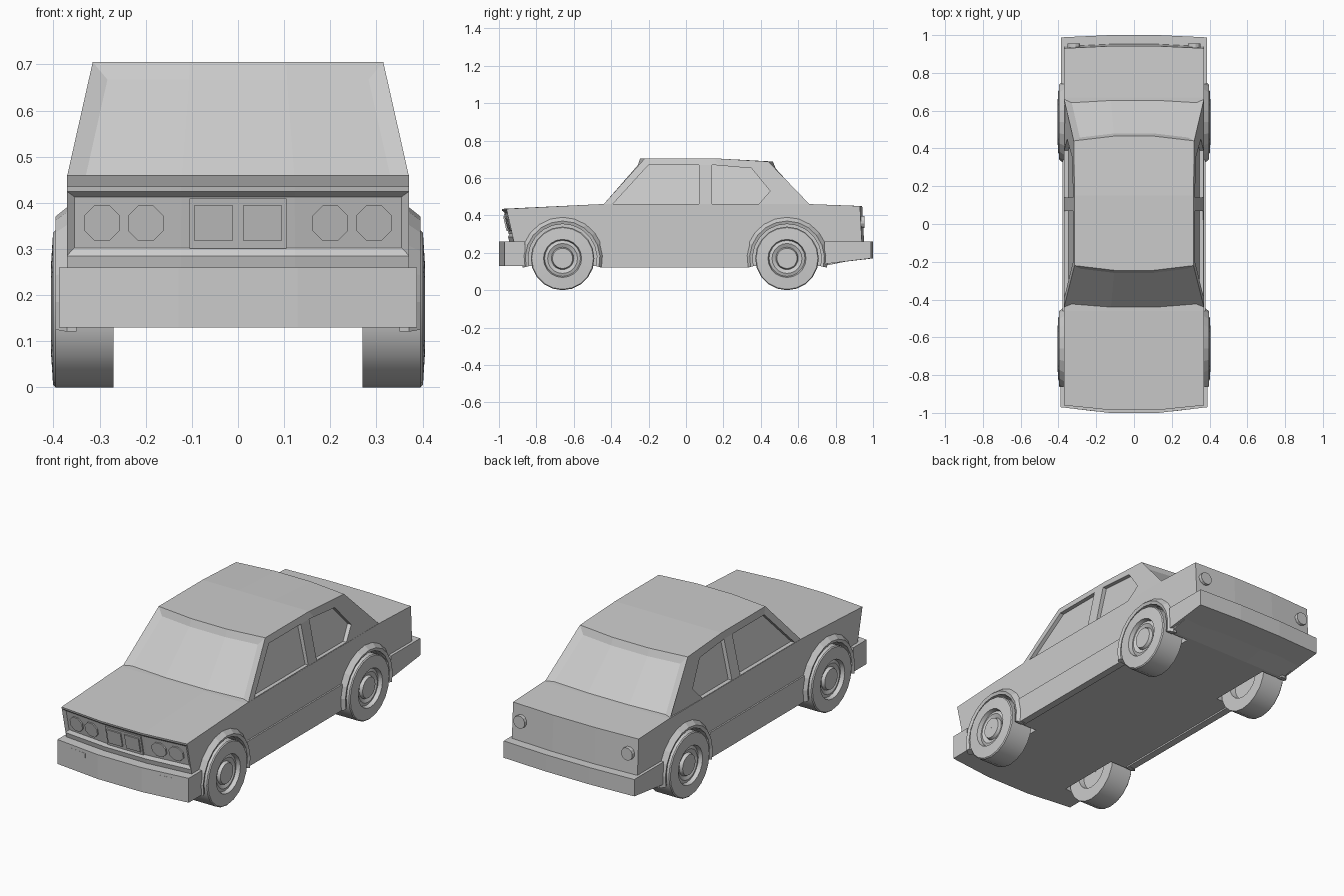
import bpy, bmesh
from math import sin, cos, pi, radians

if "Cube" in bpy.data.objects:
    bpy.data.objects.remove(bpy.data.objects["Cube"])


def skin(name, rings, wrap=False, insets=(), smooth=False):
    """Join equal closed loops into a solid; insets = (segments, margin, depth)."""
    bm = bmesh.new()
    vs = [[bm.verts.new(p) for p in r] for r in rings]
    n, m = len(rings), len(rings[0])
    segs = {i: [] for i in range(m)}
    for r in range(n if wrap else n - 1):
        a, b = vs[r], vs[(r + 1) % n]
        for i in range(m):
            j = (i + 1) % m
            segs[i].append(bm.faces.new((a[i], a[j], b[j], b[i])))
    if not wrap:
        bm.faces.new(vs[0])
        bm.faces.new(vs[-1][::-1])
    bmesh.ops.recalc_face_normals(bm, faces=bm.faces)
    for ids, margin, depth in insets:
        faces = [f for i in ids for f in segs[i]]
        bmesh.ops.inset_region(bm, faces=faces, thickness=margin, depth=-depth,
                               use_even_offset=True)
    me = bpy.data.meshes.new(name)
    bm.to_mesh(me)
    bm.free()
    ob = bpy.data.objects.new(name, me)
    bpy.context.collection.objects.link(ob)
    if smooth:
        bpy.ops.object.select_all(action='DESELECT')
        ob.select_set(True)
        bpy.context.view_layer.objects.active = ob
        bpy.ops.object.shade_smooth_by_angle(angle=radians(30))
    return ob


def loft(name, rows, width, insets=()):
    """Side profile rows (y, z, bow) swept across four columns in x."""
    rings = [[(k * width(z), y + (bow if abs(k) == 1 else 0), z) for y, z, bow in rows]
             for k in (-1, -1 / 3, 1 / 3, 1)]
    return skin(name, rings, insets=insets)


def prism(name, pts, place, d0, d1):
    return skin(name, [[place(a, b, d) for a, b in pts] for d in (d0, d1)])


def rect(cx, cz, w, h):
    return [(cx + a * w / 2, cz + b * h / 2) for a, b in ((-1, -1), (1, -1), (1, 1), (-1, 1))]


def disc(cx, cz, r, n):
    return [(cx + r * cos(2 * pi * (i + .5) / n), cz + r * sin(2 * pi * (i + .5) / n))
            for i in range(n)]


def cut(ob, cutter):
    mod = ob.modifiers.new("cut", 'BOOLEAN')
    mod.operation, mod.solver, mod.object = 'DIFFERENCE', 'EXACT', cutter
    bpy.context.view_layer.objects.active = ob
    bpy.ops.object.modifier_apply(modifier=mod.name)
    bpy.data.objects.remove(cutter)


def bow(x):
    return max(0, (abs(x) - .123) / .247)


def nose(x, z, d):
    return (x, -.985 + .04 * (.435 - z) / .175 + .025 * bow(x) - d, z)


def cabin_w(z):
    return .37 - .055 * (z - .46) / .245 if z > .459 else .369


# Lower body with recessed front panel
body = loft("lower_body", [
    (-.985, .435, .025), (-.983, .425, .025), (-.951, .285, .025), (-.945, .26, .025),
    (-.93, .13, .02), (.74, .13, 0), (.94, .17, -.01), (.952, .26, -.012),
    (.942, .45, -.012), (.67, .46, 0), (-.46, .46, 0)],
    lambda z: .371, insets=[([1], .015, .012)])

# Cabin with recessed windscreen and rear window
cabin = loft("cabin", [
    (-.487, .43, .02), (-.46, .46, .02), (-.245, .705, .025), (.15, .705, 0),
    (.465, .688, -.025), (.675, .46, -.015), (.703, .43, -.015)],
    cabin_w, insets=[([0, 1], .037, .015), ([4, 5], .037, .015)])

# Side windows
front_win = [(-.39, .462), (-.2, .67), (.07, .67), (.07, .462)]
rear_win = [(.14, .462), (.14, .67), (.35, .652), (.45, .53), (.39, .462)]
for s in (-1, 1):
    for pts in (front_win, rear_win):
        cut(cabin, prism("window_cutter", pts,
                         lambda y, z, d: (s * (cabin_w(z) + d), y, z), -.022, .1))

# Bumpers
bumper_f = loft("front_bumper", [(-1, .26, .03), (-1, .13, .03), (-.86, .13, 0), (-.86, .26, 0)],
                lambda z: .388)
bumper_r = loft("rear_bumper", [(1, .26, -.012), (1, .17, -.012), (.74, .14, 0), (.74, .26, 0)],
                lambda z: .386)

# Wheels, wells and flared arches
tyre = [(.1, .27), (.17, .27), (.17, .396), (.165, .401), (.102, .405), (.096, .384),
        (.08, .39), (.06, .38), (.054, .396), (.001, .396), (.001, .3), (.095, .3)]
flare = [(.184, .35), (.184, .39), (.2, .396), (.22, .371), (.22, .35)]
N = 20
for cy, end in ((-.66, "front"), (.54, "rear")):
    for s, side in ((-1, "left"), (1, "right")):
        hub = lambda r, x, a: (s * x, cy + r * cos(a), .17 + r * sin(a))
        for ob in (body, bumper_f if cy < 0 else bumper_r):
            cut(ob, skin("well_cutter", [[hub(.186, x, 2 * pi * i / 24) for i in range(24)]
                                         for x in (.25, .5)]))
        skin(f"{end}_{side}_wheel",
             [[hub(r, x, 2 * pi * i / N) for r, x in tyre] for i in range(N)],
             wrap=True, smooth=True)
        skin(f"{end}_{side}_arch",
             [[hub(r, x, radians(-13 + 206 * i / 12)) for r, x in flare] for i in range(13)])

# Sills, lights and grille
for s, side in ((-1, "left"), (1, "right")):
    prism(f"{side}_sill", [(-.46, .122), (.34, .122), (.34, .26), (-.46, .26)],
          lambda y, z, d: (s * d, y, z), .34, .379)
    for i, x in enumerate((.2, .295)):
        prism(f"{side}_headlight_{i}", disc(s * x, .356, .042, 8), nose, -.03, -.004)
    prism(f"{side}_grille", rect(s * .053, .356, .083, .078), nose, -.03, .002)
    prism(f"{side}_indicator", rect(s * .255, .23, .092, .024),
          lambda x, z, d: (x, -1 + .03 * bow(x) - d, z), -.01, .002)
    prism(f"{side}_tail_light", disc(s * .318, .365, .034, 12),
          lambda x, z, d: (x, .94 + d, z), -.02, .015)
prism("grille_frame", rect(0, .355, .21, .108), nose, -.03, -.005)
